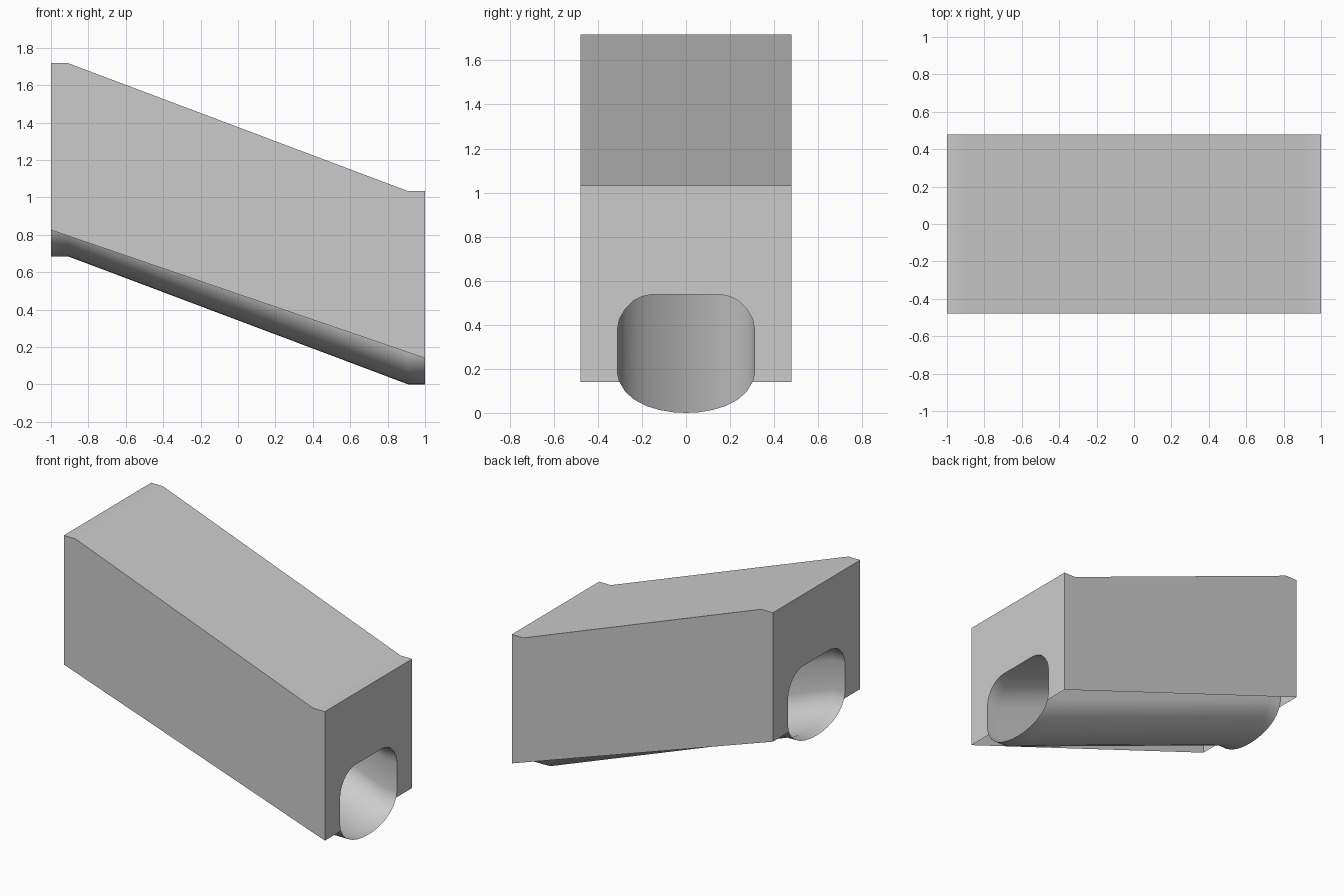
import bpy, bmesh

if "Cube" in bpy.data.objects:
    bpy.data.objects.remove(bpy.data.objects["Cube"])

# sloped path: (x, height offset), flat at both ends
PATH = [(-1.0, 0.685), (-0.91, 0.685), (0.91, 0.0), (1.0, 0.0)]
HALF_W, TOP, SKIRT = 0.478, 1.033, 0.14

# tunnel half profile (y, z): rounded belly, straight sides, rounded-corner roof
BELLY = [(0.0, 0.0), (0.06, 0.003), (0.12, 0.013), (0.18, 0.031), (0.235, 0.06),
         (0.275, 0.095)]
ARCH = [(0.302, SKIRT), (0.311, 0.18), (0.311, 0.38), (0.303, 0.425), (0.275, 0.473),
        (0.24, 0.508), (0.2, 0.528), (0.155, 0.538)]


def mirror(points):
    return [(-y, z) for y, z in reversed(points)]


def make_object(name, bm, angle):
    bmesh.ops.recalc_face_normals(bm, faces=bm.faces)
    mesh = bpy.data.meshes.new(name)
    bm.to_mesh(mesh)
    bm.free()
    obj = bpy.data.objects.new(name, mesh)
    bpy.context.collection.objects.link(obj)
    bpy.ops.object.select_all(action='DESELECT')
    obj.select_set(True)
    bpy.context.view_layer.objects.active = obj
    bpy.ops.object.shade_smooth_by_angle(angle=angle)
    return obj


# tunnel: closed profile swept along the path, open at both ends
bm = bmesh.new()
loop = BELLY + ARCH + mirror(ARCH) + mirror(BELLY[1:])
rings = [[bm.verts.new((x, y, z + h)) for y, z in loop] for x, h in PATH]
for a, b in zip(rings, rings[1:]):
    for i in range(len(loop)):
        j = (i + 1) % len(loop)
        bm.faces.new((a[i], a[j], b[j], b[i]))
make_object("tunnel_tube", bm, 0.7)

# casing: open-bottomed sloped box whose end walls are cut around the tunnel
bm = bmesh.new()
sides = []
for y in (-HALF_W, HALF_W):
    top = [bm.verts.new((x, y, h + TOP)) for x, h in PATH]
    low = [bm.verts.new((x, y, h + SKIRT)) for x, h in (PATH[0], PATH[-1])]
    bm.faces.new((low[0], low[1], *reversed(top)))
    sides.append((top, low))
(top_f, low_f), (top_b, low_b) = sides
for i in range(3):
    bm.faces.new((top_f[i], top_f[i + 1], top_b[i + 1], top_b[i]))
for end in (0, -1):
    x, h = PATH[end]
    arch = [bm.verts.new((x, y, z + h)) for y, z in ARCH + mirror(ARCH)]
    half = len(ARCH)
    # split at the roof centre so each half wall is a simple polygon
    bm.faces.new((top_b[end], low_b[end], *arch[:half]))
    bm.faces.new((low_f[end], top_f[end], *arch[half:]))
    bm.faces.new((top_f[end], top_b[end], arch[half - 1], arch[half]))
make_object("sloped_casing", bm, 0.5)
